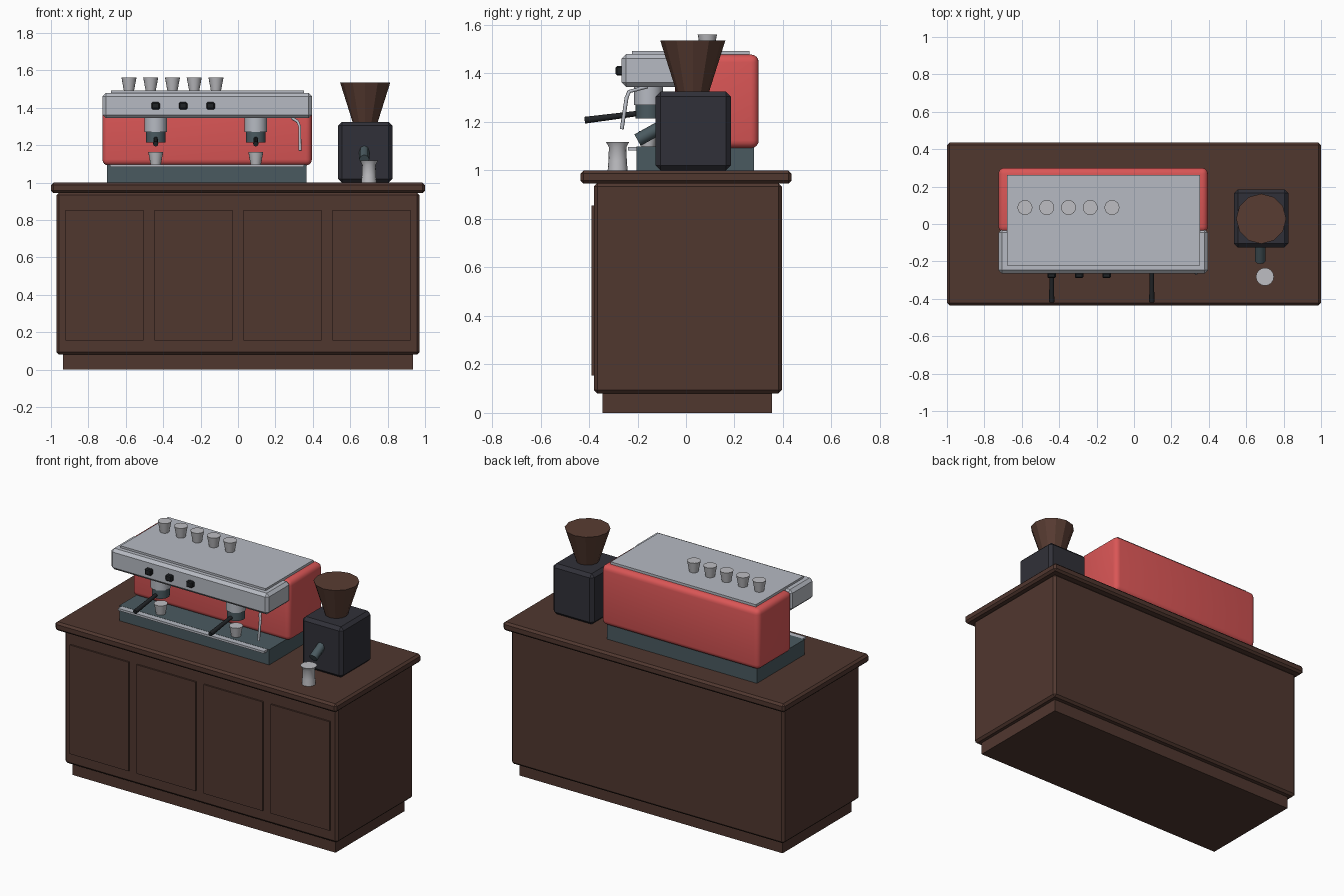
import bpy
import bmesh
import math
from mathutils import Vector

cube = bpy.data.objects.get("Cube")
if cube:
    bpy.data.objects.remove(cube, do_unlink=True)


def material(name, hex_code):
    """Flat material from an sRGB hex string."""
    rgb = [int(hex_code[i:i + 2], 16) / 255 for i in (0, 2, 4)]
    col = [c / 12.92 if c < 0.04 else ((c + 0.055) / 1.055) ** 2.4 for c in rgb] + [1]
    m = bpy.data.materials.new(name)
    m.use_nodes = True
    m.diffuse_color = col
    m.node_tree.nodes["Principled BSDF"].inputs["Base Color"].default_value = col
    return m


wood = material("dark wood", "50372f")
hopper_brown = material("hopper brown", "583c32")
red = material("red enamel", "da5656")
silver = material("brushed silver", "b6bac2")
china = material("pale cup grey", "bebec2")
slate = material("slate metal", "4a5a60")
charcoal = material("charcoal", "303038")
black = material("black plastic", "202326")


def finish(name, bm, mat, smooth=None):
    mesh = bpy.data.meshes.new(name)
    bmesh.ops.recalc_face_normals(bm, faces=bm.faces)
    bm.to_mesh(mesh)
    bm.free()
    mesh.materials.append(mat)
    obj = bpy.data.objects.new(name, mesh)
    bpy.context.collection.objects.link(obj)
    if smooth:
        bpy.ops.object.select_all(action="DESELECT")
        obj.select_set(True)
        bpy.context.view_layer.objects.active = obj
        bpy.ops.object.shade_smooth_by_angle(angle=math.radians(smooth))
    return obj


def box(name, mat, x, y, z, bevel=0.0, segments=1):
    """Box from (min, max) ranges, with optional rounded edges."""
    bm = bmesh.new()
    bmesh.ops.create_cube(bm, size=1)
    for v in bm.verts:
        v.co = [(r[0] + r[1]) / 2 + c * (r[1] - r[0]) for c, r in zip(v.co, (x, y, z))]
    if bevel:
        bmesh.ops.bevel(bm, geom=bm.edges[:], offset=bevel, segments=segments,
                        profile=0.5, affect="EDGES")
    return finish(name, bm, mat, 35 if segments > 1 else None)


def lathe(name, mat, x, y, profile, sides=16, smooth=30):
    """Solid of revolution about a vertical axis from (radius, z) points."""
    bm = bmesh.new()
    rings = [[bm.verts.new((x + r * math.cos(math.tau * i / sides),
                            y + r * math.sin(math.tau * i / sides), z))
              for i in range(sides)] for r, z in profile]
    for a, b in zip(rings, rings[1:]):
        for i in range(sides):
            j = (i + 1) % sides
            bm.faces.new((a[i], a[j], b[j], b[i]))
    bm.faces.new(rings[0])
    bm.faces.new(rings[-1])
    return finish(name, bm, mat, smooth)


def rod(name, mat, start, end, r1, r2, sides=8, smooth=50):
    """Tapered cylinder between two points."""
    a, b = Vector(start), Vector(end)
    bm = bmesh.new()
    bmesh.ops.create_cone(bm, cap_ends=True, segments=sides, radius1=r1, radius2=r2,
                          depth=(b - a).length)
    rot = (b - a).to_track_quat("Z", "Y").to_matrix()
    for v in bm.verts:
        v.co = rot @ v.co + (a + b) / 2
    return finish(name, bm, mat, smooth)


def cup(name, x, y, z):
    lathe(name, china, x, y, [(0.027, z), (0.04, z + 0.07)])


# Cabinet
box("plinth", wood, (-0.935, 0.935), (-0.345, 0.355), (0, 0.085))
box("cabinet", wood, (-0.97, 0.97), (-0.38, 0.395), (0.08, 0.948), 0.014)
box("countertop", wood, (-1, 1), (-0.435, 0.435), (0.945, 1.0), 0.013)
for i in range(4):
    cx = (i - 1.5) * 0.476
    box(f"door_panel_{i + 1}", wood, (cx - 0.209, cx + 0.209), (-0.39, -0.375), (0.155, 0.855))

# Machine housing
box("machine_base", slate, (-0.70, 0.365), (-0.205, 0.28), (1.0, 1.098))
box("machine_body", red, (-0.725, 0.395), (-0.045, 0.30), (1.092, 1.478), 0.032, 4)
box("machine_head", silver, (-0.725, 0.395), (-0.265, -0.028), (1.345, 1.48), 0.018, 1)
box("cup_shelf", silver, (-0.68, 0.352), (-0.222, 0.262), (1.47, 1.493))
box("drip_tray", silver, (-0.685, 0.352), (-0.24, -0.03), (1.083, 1.097))

# Controls on the head
for i in range(3):
    cx = -0.44 + i * 0.147
    box(f"control_knob_{i + 1}", black, (cx - 0.022, cx + 0.022), (-0.29, -0.26),
        (1.392, 1.43), 0.006)

# Brewing groups with handles and cups below
for side, gx in (("right", -0.44), ("left", 0.095)):
    lathe(f"{side}_group_head", silver, gx, -0.155, [(0.06, 1.27), (0.06, 1.35)])
    lathe(f"{side}_filter_basket", slate, gx, -0.155, [(0.053, 1.215), (0.053, 1.272)])
    rod(f"{side}_filter_handle", black, (gx, -0.19, 1.236), (gx, -0.418, 1.207), 0.011, 0.014)
    cup(f"{side}_tray_cup", gx, -0.155, 1.093)

# Cups on the shelf
for i in range(5):
    cup(f"shelf_cup_{i + 1}", -0.583 + i * 0.1163, 0.088, 1.491)

# Steam wand
curve = bpy.data.curves.new("steam_wand", "CURVE")
curve.dimensions = "3D"
curve.bevel_depth = 0.008
curve.bevel_resolution = 1
curve.use_fill_caps = True
path = [(0.29, -0.16, 1.345), (0.32, -0.235, 1.325), (0.33, -0.245, 1.30), (0.332, -0.265, 1.17)]
spline = curve.splines.new("POLY")
spline.points.add(len(path) - 1)
for p, co in zip(spline.points, path):
    p.co = (*co, 1)
curve.materials.append(silver)
bpy.context.collection.objects.link(bpy.data.objects.new("steam_wand", curve))

# Grinder
box("grinder_body", charcoal, (0.535, 0.825), (-0.125, 0.185), (1.0, 1.325), 0.02)
lathe("bean_hopper", hopper_brown, 0.68, 0.028, [(0.066, 1.32), (0.134, 1.535)], 12, None)
rod("grinder_spout", slate, (0.675, -0.11, 1.175), (0.675, -0.2, 1.125), 0.027, 0.027)

# Milk jug
lathe("milk_jug", china, 0.70, -0.282,
      [(0.041, 1.0), (0.038, 1.04), (0.036, 1.095), (0.048, 1.118)])
